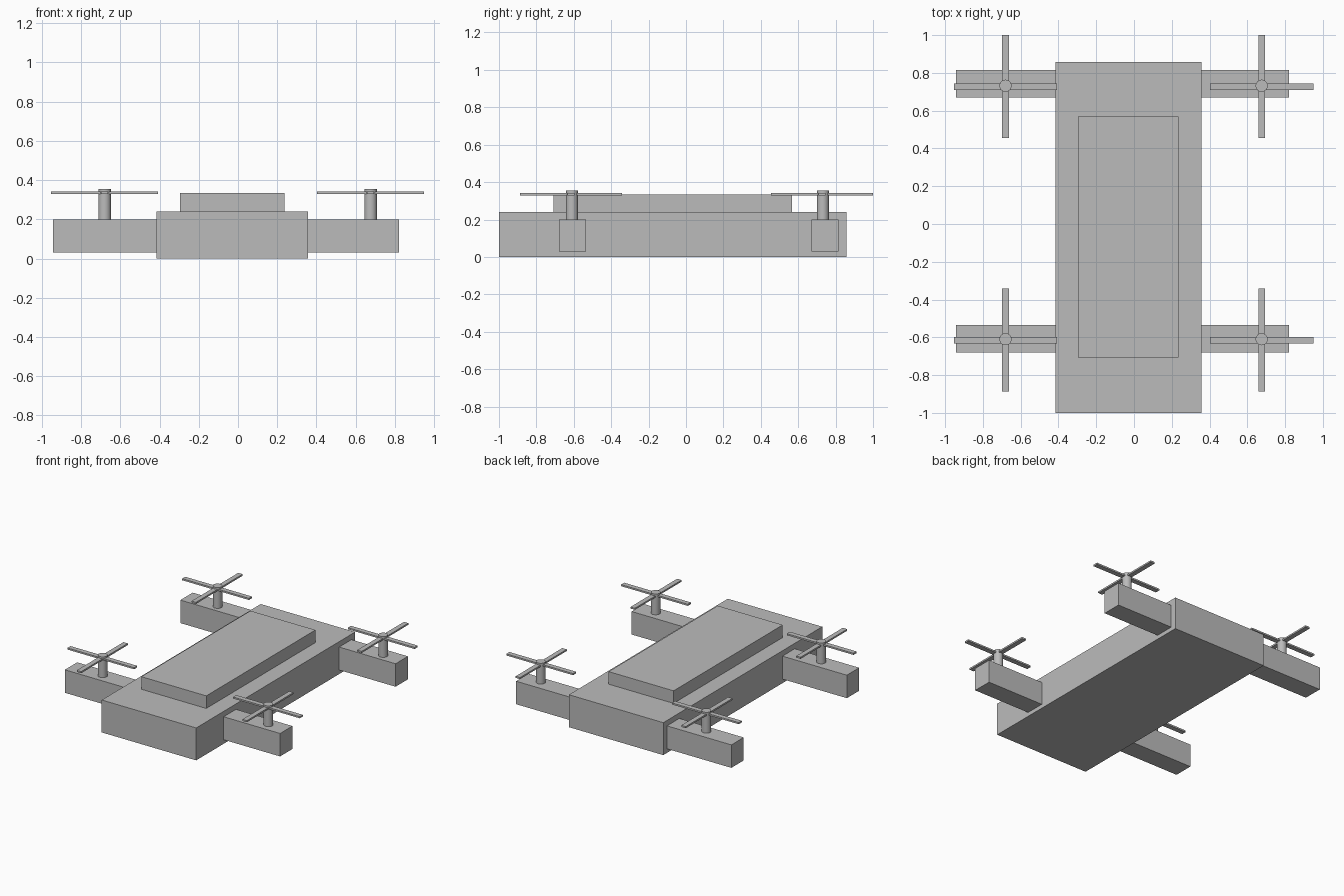
import bpy
import math

cube = bpy.data.objects.get("Cube")
if cube:
    bpy.data.objects.remove(cube, do_unlink=True)

# Single plain grey
grey = bpy.data.materials.new("plain grey")
grey.use_nodes = True
colour = (0.5, 0.5, 0.5, 1)
grey.diffuse_color = colour
grey.node_tree.nodes["Principled BSDF"].inputs["Base Color"].default_value = colour


def box(name, low, high):
    """Axis-aligned box between two corners."""
    centre = [(a + b) / 2 for a, b in zip(low, high)]
    bpy.ops.mesh.primitive_cube_add(size=1, location=centre)
    part = bpy.context.object
    part.name = name
    part.scale = [b - a for a, b in zip(low, high)]
    bpy.ops.object.transform_apply(location=False, rotation=False, scale=True)
    part.data.materials.append(grey)
    return part


def post(name, x, y, low, high, radius):
    """Upright round post."""
    bpy.ops.mesh.primitive_cylinder_add(vertices=32, radius=radius, depth=high - low,
                                        location=(x, y, (low + high) / 2))
    part = bpy.context.object
    part.name = name
    part.data.materials.append(grey)
    bpy.ops.object.shade_smooth_by_angle(angle=math.radians(30))


# Main body and raised top panel
box("body", (-0.415, -1, 0), (0.358, 0.858, 0.24))
box("top_panel", (-0.296, -0.708, 0.24), (0.236, 0.568, 0.333))

REACH, HALF_WIDTH = 0.273, 0.018
BLADE_LOW, BLADE_HIGH = 0.329, 0.341

for end, arm_y, hub_y, blade_y in (("front", -0.607, -0.61, -0.615),
                                   ("rear", 0.743, 0.732, 0.727)):
    # Cross arm running through the body
    box(end + "_arm", (-0.942, arm_y - 0.072, 0.03), (0.82, arm_y + 0.072, 0.2))

    # Motor post and crossed blades on each side
    for side, x in (("left", 0.676), ("right", -0.68)):
        name = f"{end}_{side}_"
        post(name + "motor_post", x, hub_y, 0.2, 0.354, 0.032)
        for label, dx, dy in (("cross_blade", REACH, HALF_WIDTH),
                              ("long_blade", HALF_WIDTH, REACH)):
            box(name + label, (x - dx, blade_y - dy, BLADE_LOW),
                (x + dx, blade_y + dy, BLADE_HIGH))
